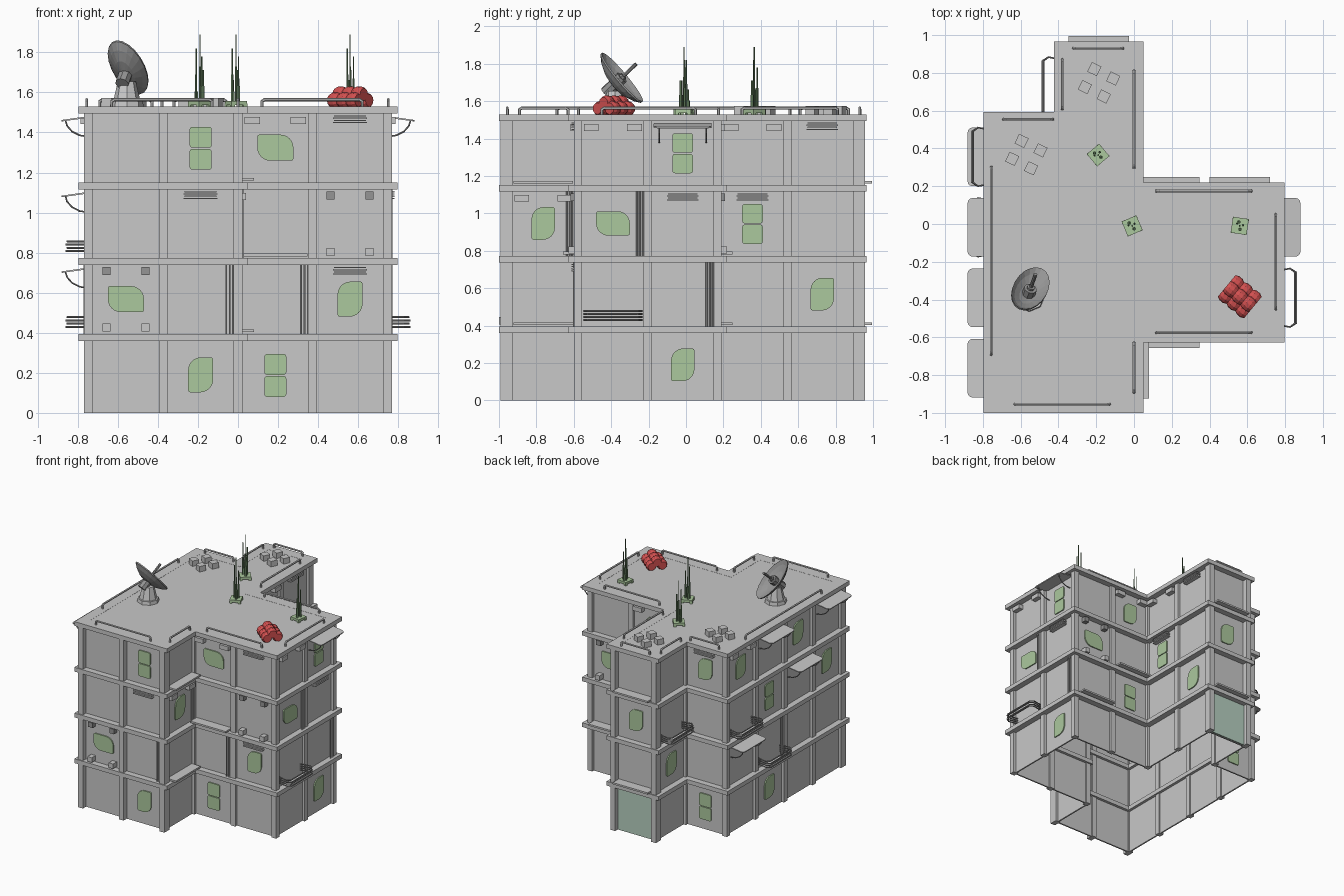
import bpy, bmesh, math
from mathutils import Matrix, Vector

if "Cube" in bpy.data.objects:
    bpy.data.objects.remove(bpy.data.objects["Cube"])

def mat(name, r, g, b):
    m = bpy.data.materials.new(name)
    m.diffuse_color = (r, g, b, 1)
    m.use_nodes = True
    m.node_tree.nodes["Principled BSDF"].inputs["Base Color"].default_value = m.diffuse_color
    return m

CONCRETE = mat("concrete grey", .58, .58, .58)
STEEL = mat("steel grey", .30, .30, .30)
GREEN = mat("window green", .41, .58, .34)
DARKGREEN = mat("mast green", .16, .27, .14)
DOOR = mat("door green", .47, .63, .53)
RED = mat("barrel red", .64, .08, .08)

parts = {}
def part(name, material):
    if name not in parts:
        parts[name] = (bmesh.new(), material)
    return parts[name][0]

def box(bm, M, c, s):
    bmesh.ops.create_cube(bm, size=1, matrix=M @ Matrix.Translation(c) @ Matrix.Diagonal((*s, 1)))

def bar(bm, M, pts, r, n=6):
    # chain of round bars through the points
    for p, q in zip(pts, pts[1:]):
        p, q = M @ Vector(p), M @ Vector(q)
        d = q - p
        X = Matrix.Translation((p + q) / 2) @ d.to_track_quat('Z', 'Y').to_matrix().to_4x4()
        bmesh.ops.create_cone(bm, cap_ends=True, segments=n, radius1=r, radius2=r, depth=d.length + r, matrix=X)

def plate(bm, M, pts, d):
    # outline given in local x,z, pushed outwards (-y) by d
    f = bm.faces.new([bm.verts.new(M @ Vector((x, 0, z))) for x, z in pts])
    e = bmesh.ops.extrude_face_region(bm, geom=[f])
    off = M.to_3x3() @ Vector((0, -d, 0))
    bmesh.ops.translate(bm, vec=off, verts=[v for v in e['geom'] if isinstance(v, bmesh.types.BMVert)])

def rounded(w, h, radii, n=6):
    # rounded rectangle, radii for TR, TL, BL, BR
    pts = []
    for k, (sx, sz) in enumerate([(1, 1), (-1, 1), (-1, -1), (1, -1)]):
        r = radii[k]
        for i in range(n + 1):
            a = math.pi / 2 * (k + i / n)
            pts.append((sx * (w / 2 - r) + r * math.cos(a), sz * (h / 2 - r) + r * math.sin(a)))
    return pts

# Footprint on a grid of square cells
P, I, T = .373, Matrix.Identity(4), Matrix.Translation
CELLS = [(-2, 0), (0, 0), (0, 1), (2, 1), (2, 3), (0, 3), (0, 5), (-1, 5), (-1, 4), (-2, 4)]
CORN = [Vector((i * P, j * P - .95)) for i, j in CELLS]

def outline(off):
    out = []
    for k, c in enumerate(CORN):
        a = (c - CORN[k - 1]).normalized()
        b = (CORN[(k + 1) % 10] - c).normalized()
        out.append(c + off * Vector((a.y + b.y, -a.x - b.x)))
    return out

def ring(bm, o, i, z0, z1):
    loops = [[bm.verts.new((*p, z)) for p in outline(f)] for f, z in ((o, z0), (o, z1), (i, z1), (i, z0))]
    for a in range(4):
        A, B = loops[a], loops[(a + 1) % 4]
        for k in range(10):
            m = (k + 1) % 10
            bm.faces.new((A[k], A[m], B[m], B[k]))

ring(part("walls", CONCRETE), 0, -.012, 0, 1.5)
for k in range(4):
    ring(part("floor_bands", CONCRETE), .05, -.035, .36 + .378 * k, .395 + .378 * k)
roof = part("roof", CONCRETE)
f = roof.faces.new([roof.verts.new((*p, 1.498)) for p in outline(-.033)])
e = bmesh.ops.extrude_face_region(roof, geom=[f])
bmesh.ops.translate(roof, vec=(0, 0, .03), verts=[v for v in e['geom'] if isinstance(v, bmesh.types.BMVert)])

# Wall frames: local x along the wall, -y outwards; pillars at every grid point
wall = []
for k, c in enumerate(CORN):
    d = CORN[(k + 1) % 10] - c
    n = round(d.length / P)
    u = d.normalized()
    for s in range(n):
        m = c + u * P * (s + .5)
        wall.append(T((m.x, m.y, 0)) @ Matrix.Rotation(math.atan2(u.y, u.x), 4, 'Z'))
        q = c + u * P * s
        # pillars on the front and back ends are deeper
        ext = -.01 if q.y < -.9 else .01 if q.y > .9 else 0
        box(part("pillars", CONCRETE), I, (q.x, q.y + ext, .755), (.044, .044 + 2 * abs(ext), 1.51))

def at(cell, floor):
    return wall[cell] @ T((0, 0, .378 * floor))

def leaf_v(M):
    plate(part("windows", GREEN), M @ T((0, 0, .19)), rounded(.125, .175, (.012, .065, .012, .065)), .009)
def leaf_h(M):
    plate(part("windows", GREEN), M @ T((0, 0, .19)), rounded(.18, .13, (.065, .012, .065, .012)), .009)
def double(M):
    for z in (.132, .242):
        plate(part("windows", GREEN), M @ T((0, 0, z)), rounded(.11, .104, (.014,) * 4, 3), .009)
def vent(M):
    for i in range(4):
        box(part("vent_slats", CONCRETE), M, (0, -.018, .315 + .011 * i), (.17 - .01 * (i % 2), .036, .006))
def lamps(M):
    for x in (-.115, .115):
        box(part("wall_lamps", CONCRETE), M, (x, -.02, .325), (.078, .04, .036))
def cubes(M):
    for x in (-.097, .097):
        box(part("wall_cubes", CONCRETE), M, (x, -.025, .048), (.04, .05, .04))
        box(part("wall_brackets", STEEL), M, (x, -.02, .33), (.04, .04, .04))
def pipes(M):
    for x in (.128, .145, .162):
        bar(part("wall_pipes", CONCRETE), M, [(x, -.022, .015), (x, -.022, .365)], .005)
def ledge(M):
    box(part("ledges", CONCRETE), M, (0, -.04, .032), (.32, .08, .014))
def awning(M):
    A = M @ T((0, -.068, .338)) @ Matrix.Rotation(math.radians(8), 4, 'X') @ Matrix.Rotation(math.pi / 2, 4, 'X')
    plate(part("awnings", CONCRETE), A, rounded(.31, .135, (.025,) * 4, 3), .008)
    for x in (-.125, .125):
        arc = [(x, -.115 * math.sin(a), .33 - .085 * math.cos(a)) for a in (0, .4, .8, 1.2, 1.5)]
        bar(part("awning_braces", STEEL), M, arc, .004)
def balcony(M):
    for i in range(4):
        z, y = .052 + .016 * i, -.112 + .006 * (i % 2)
        bar(part("balcony_rails", STEEL), M, [(-.14, 0, z), (-.155, -.08, z), (-.135, y, z), (.135, y, z),
                                              (.155, -.08, z), (.14, 0, z)], .005)

# Wall cells run counter-clockwise from the front left corner: (cell, floor)
LAYOUT = [
    (leaf_v, [(1, 0), (4, 1), (2, 2), (6, 0), (10, 1), (8, 3), (11, 2), (12, 1), (13, 3), (14, 3), (16, 3),
              (15, 0), (17, 2)]),
    (leaf_h, [(0, 1), (3, 3), (5, 2), (7, 2)]),
    (double, [(3, 0), (1, 3), (6, 3), (9, 2), (8, 1), (13, 0), (15, 2)]),
    (vent, [(4, 1), (1, 2), (4, 3), (6, 2), (9, 2), (10, 3), (13, 3)]),
    (lamps, [(3, 3), (2, 2), (5, 3), (9, 3), (8, 3), (14, 3)]),
    (cubes, [(0, 1), (4, 2), (7, 2)]),
    (pipes, [(1, 1), (3, 1), (6, 1), (5, 2), (2, 2), (15, 1)]),
    (ledge, [(2, 3), (2, 1), (3, 2), (11, 3), (11, 1), (7, 1), (8, 2)]),
    (awning, [(6, 3), (15, 3), (16, 2), (14, 1), (17, 3)]),
    (balcony, [(5, 1), (12, 2), (15, 1), (14, 2)]),
]
for fn, spots in LAYOUT:
    for c, fl in spots:
        fn(at(c, fl))

# Entrance door on the back arm, two leaves
for x in (-.082, .082):
    box(part("door", DOOR), at(11, 0), (x, -.004, .18), (.16, .014, .355))

# Rooftop hand rails: start, end
for x0, y0, x1, y1 in [(-.63, -.955, -.13, -.955), (0, -.89, 0, -.63), (.12, -.575, .62, -.575),
                       (.75, -.45, .75, .05), (.12, .175, .62, .175), (0, .3, 0, .81),
                       (-.32, .93, -.06, .93), (-.38, .61, -.38, .87), (-.69, .555, -.43, .555),
                       (-.755, -.69, -.755, .3)]:
    a, b = Vector((x0, y0, 1.53)), Vector((x1, y1, 1.53))
    u, h = (b - a).normalized() * .012, Vector((0, 0, 1))
    bar(part("roof_rails", CONCRETE), I, [a, a + .025 * h, a + u + .033 * h, b - u + .033 * h, b + .025 * h, b], .008)

# Roof blocks in two clusters
for cx, cy in ((-.575, .365), (-.19, .745)):
    for x, y in ((-.02, .075), (.08, .025), (-.07, -.02), (.03, -.07)):
        box(part("roof_blocks", CONCRETE), T((cx + x, cy + y, 1.548)) @ Matrix.Rotation(-.45, 4, 'Z'),
            (0, 0, 0), (.056, .056, .05))

# Antenna masts on square bases
for x, y, ang in ((-.19, .365, .7), (-.01, -.01, .4), (.56, -.01, -.15)):
    M = T((x, y, 1.528)) @ Matrix.Rotation(ang, 4, 'Z')
    box(part("mast_bases", GREEN), M, (0, 0, .018), (.085, .085, .02))
    for sx in (-1, 1):
        for sy in (-1, 1):
            box(part("mast_bases", GREEN), M, (.033 * sx, .033 * sy, .008), (.02, .02, .016))
    for px, py, h, r in ((0, 0, .36, .005), (.016, .006, .25, .007), (-.016, .01, .29, .006), (.004, -.018, .18, .01),
                         (-.008, .02, .13, .01)):
        bar(part("antenna_masts", DARKGREEN), M, [(px, py, .02), (px, py, h * .55)], r)
        bar(part("antenna_masts", DARKGREEN), M, [(px, py, h * .5), (px, py, h)], r * .6)

# Satellite dish: tilted oval bowl on a faceted foot
for r1, r2, z, h in ((.085, .08, 1.54, .03), (.068, .045, 1.605, .1)):
    bmesh.ops.create_cone(part("dish_foot", CONCRETE), cap_ends=True, segments=8, radius1=r1, radius2=r2,
                          depth=h, matrix=T((-.555, -.38, z)))
d = part("dish", STEEL)
n = Vector((.25, .7, .67)).normalized()
L = Vector((-.13, -.24, .25))
L = (L - n * L.dot(n)).normalized()
W = L.cross(n)
D = T((-.56, -.375, 1.695)) @ Matrix((W, -L, n)).transposed().to_4x4()
N = 20
prof = [(.02, 0), (.5, .012), (.8, .03), (1, .05), (1, .04), (.8, .015), (.5, -.008), (.02, -.025)]
loops = [[d.verts.new(D @ Vector((.09 * r * math.cos(a), .178 * r * math.sin(a), z)))
          for a in (2 * math.pi * i / N for i in range(N))] for r, z in prof]
for k in range(8):
    A, B = loops[k], loops[(k + 1) % 8]
    for i in range(N):
        d.faces.new((A[i], A[(i + 1) % N], B[(i + 1) % N], B[i]))
bar(d, D, [(0, 0, -.06), (0, 0, .03)], .035, 8)
bar(d, D, [(0, 0, 0), (0, 0, .15)], .01, 8)
bar(d, D, [(0, 0, .0), (0, 0, .05)], .02, 8)

# Stack of three ribbed red barrels
R = T((.56, -.385, 1.53)) @ Matrix.Rotation(-.69, 4, 'Z')
b = part("barrels", RED)
for y, z in ((-.042, .03), (.042, .03), (0, .06)):
    for s in (-1, 0, 1):
        C = R @ T((.06 * s, y, z)) @ Matrix.Rotation(math.pi / 2, 4, 'Y')
        for t in (-1, 1):
            bmesh.ops.create_cone(b, cap_ends=True, segments=12, radius1=.04 if t > 0 else .031,
                                  radius2=.031 if t > 0 else .04, depth=.018, matrix=C @ T((0, 0, .021 * t)))
        bmesh.ops.create_cone(b, cap_ends=True, segments=12, radius1=.04, radius2=.04, depth=.024, matrix=C)

# Turn every part into an object
for name, (bm, material) in parts.items():
    bmesh.ops.recalc_face_normals(bm, faces=bm.faces)
    me = bpy.data.meshes.new(name)
    bm.to_mesh(me)
    bm.free()
    me.materials.append(material)
    bpy.context.collection.objects.link(bpy.data.objects.new(name, me))
